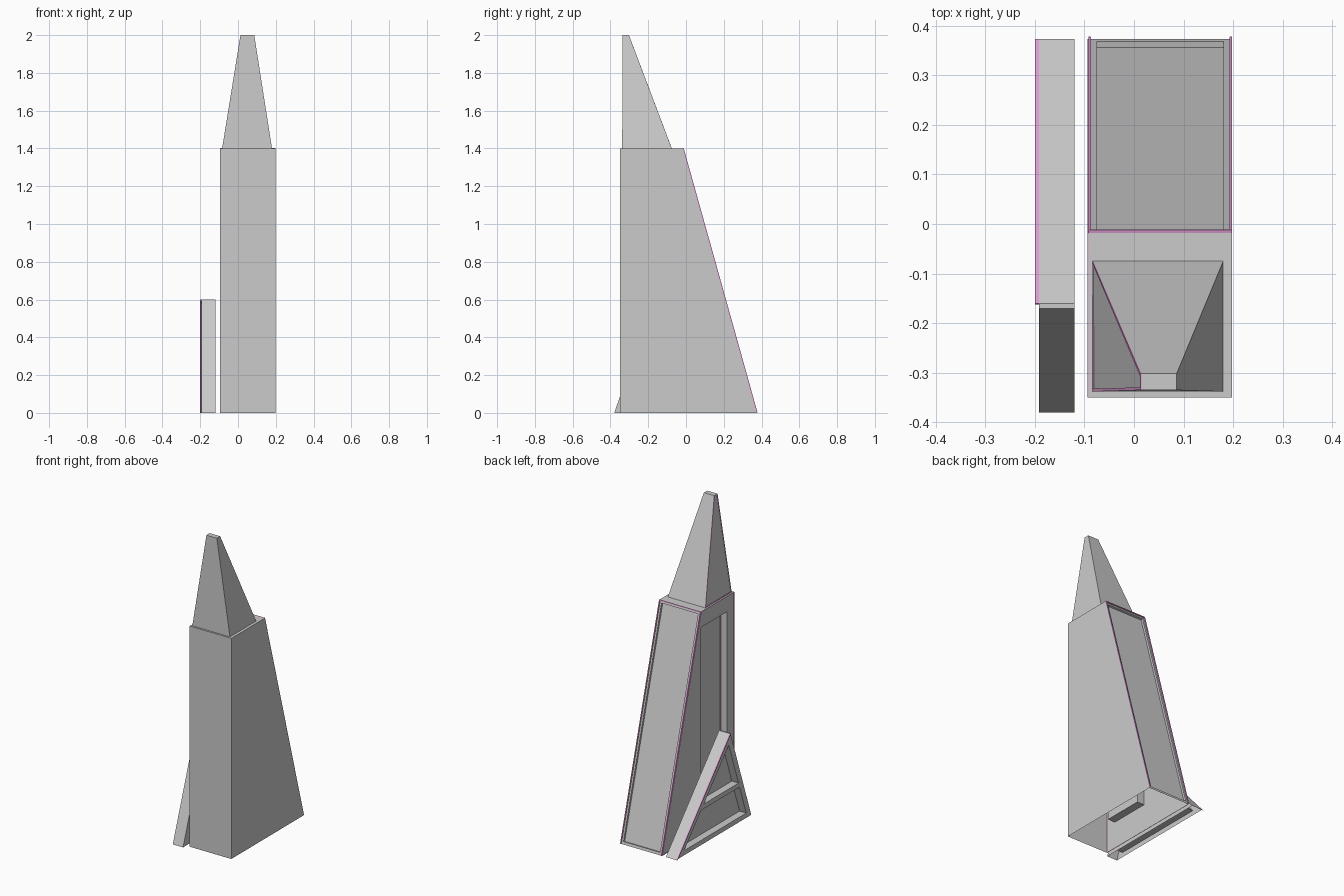
import bpy, bmesh
from mathutils import Vector

if "Cube" in bpy.data.objects:
    bpy.data.objects.remove(bpy.data.objects["Cube"])

pink = bpy.data.materials.new("pink_trim")
pink.diffuse_color = (0.8, 0.35, 0.7, 1)
pink.use_nodes = True
pink.node_tree.nodes["Principled BSDF"].inputs["Base Color"].default_value = pink.diffuse_color


def finish(bm, name):
    bmesh.ops.recalc_face_normals(bm, faces=bm.faces)
    me = bpy.data.meshes.new(name)
    bm.to_mesh(me)
    bm.free()
    ob = bpy.data.objects.new(name, me)
    bpy.context.collection.objects.link(ob)
    return ob


def loft(bm, a, b):
    """Closed solid between two matching outlines."""
    va, vb = [bm.verts.new(p) for p in a], [bm.verts.new(p) for p in b]
    bm.faces.new(va)
    bm.faces.new(vb)
    for i in range(len(a)):
        j = (i + 1) % len(a)
        bm.faces.new((va[i], va[j], vb[j], vb[i]))
    bmesh.ops.recalc_face_normals(bm, faces=bm.faces)
    bm.normal_update()


def prism(bm, profile, x0, x1):
    loft(bm, [(x0, y, z) for y, z in profile], [(x1, y, z) for y, z in profile])


def cut(ob, profile, x0, x1):
    """Recess a side panel."""
    bm = bmesh.new()
    prism(bm, profile, x0, x1)
    cutter = finish(bm, "cutter")
    cutter.hide_render = True
    mod = ob.modifiers.new("recess", 'BOOLEAN')
    mod.object, mod.operation, mod.solver = cutter, 'DIFFERENCE', 'EXACT'
    bpy.context.view_layer.objects.active = ob
    bpy.ops.object.modifier_apply(modifier=mod.name)
    bpy.data.objects.remove(cutter)


def open_bottom(ob):
    bm = bmesh.new()
    bm.from_mesh(ob.data)
    bm.normal_update()
    low = [f for f in bm.faces if all(v.co.z < 0.001 for v in f.verts)]
    bmesh.ops.delete(bm, geom=low, context='FACES_ONLY')
    bm.to_mesh(ob.data)
    bm.free()


def trim(name, corners, width, lift, sides):
    """Thin pink strip along the chosen sides of a flat outline."""
    bm = bmesh.new()
    pts = [Vector(p) for p in corners]
    centre = bm.faces.new([bm.verts.new(p) for p in pts])
    centre.normal_update()
    normal = centre.normal.copy()
    bmesh.ops.inset_individual(bm, faces=[centre], thickness=width)
    n = len(pts)
    mids = [(pts[i] + pts[(i + 1) % n]) / 2 for i in sides]
    keep = [f for f in bm.faces if any(
        ((e.verts[0].co + e.verts[1].co) / 2 - m).length < 1e-5 for e in f.edges for m in mids)]
    bmesh.ops.delete(bm, geom=[f for f in bm.faces if f not in keep], context='FACES')
    r = bmesh.ops.extrude_face_region(bm, geom=bm.faces[:], use_keep_orig=True)
    bmesh.ops.translate(bm, vec=normal * lift,
                        verts=[g for g in r["geom"] if isinstance(g, bmesh.types.BMVert)])
    finish(bm, name).data.materials.append(pink)


XL, XR = -0.092, 0.198

# Tower body with recessed sloping back
body = [(0.373, 0), (-0.35, 0), (-0.35, 1.4), (-0.018, 1.4)]
bm = bmesh.new()
prism(bm, body, XL, XR)
back = max(bm.faces, key=lambda f: f.normal.y)
bmesh.ops.inset_individual(bm, faces=[back], thickness=0.024)
bmesh.ops.inset_individual(bm, faces=[back], thickness=0.0, depth=-0.013)
tower = finish(bm, "tower_body")
window = [(-0.02, 0.17), (-0.28, 0.17), (-0.28, 1.3), (-0.02, 1.3)]
cut(tower, window, XL - 0.1, XL + 0.05)
open_bottom(tower)

# Tower trim
trim("tower_left_trim", [(XL, y, z) for y, z in body], 0.007, 0.002, (0, 1, 2, 3))
trim("window_trim", [(XL + 0.047, y, z) for y, z in window], 0.006, 0.003, (0, 1, 2, 3))
trim("tower_back_trim", [(XR, 0.373, 0), (XL, 0.373, 0), (XL, -0.018, 1.4), (XR, -0.018, 1.4)],
     0.008, 0.006, (1, 2, 3))

# Spire
base = [(-0.082, -0.338, 1.4), (0.18, -0.338, 1.4), (0.18, -0.075, 1.4), (-0.082, -0.075, 1.4)]
tip = [(0.015, -0.335, 2), (0.086, -0.335, 2), (0.086, -0.302, 2), (0.015, -0.302, 2)]
bm = bmesh.new()
loft(bm, base, tip)
finish(bm, "spire")
trim("spire_left_trim", [base[3], base[0], tip[0], tip[3]], 0.008, 0.002, (0, 1, 2, 3))

# Side buttress: A-shaped frame with two recessed panels
leg = [(0.373, 0), (-0.38, 0), (-0.17, 0.6), (-0.16, 0.6)]
bm = bmesh.new()
prism(bm, leg, -0.192, -0.12)
buttress = finish(bm, "side_buttress")
cut(buttress, [(0.293, 0.03), (-0.33, 0.03), (-0.263, 0.22), (0.122, 0.22)], -0.3, -0.145)
cut(buttress, [(0.095, 0.25), (-0.2525, 0.25), (-0.155, 0.528)], -0.3, -0.145)
open_bottom(buttress)
trim("buttress_trim", [(-0.192, y, z) for y, z in leg], 0.007, 0.008, (3,))
